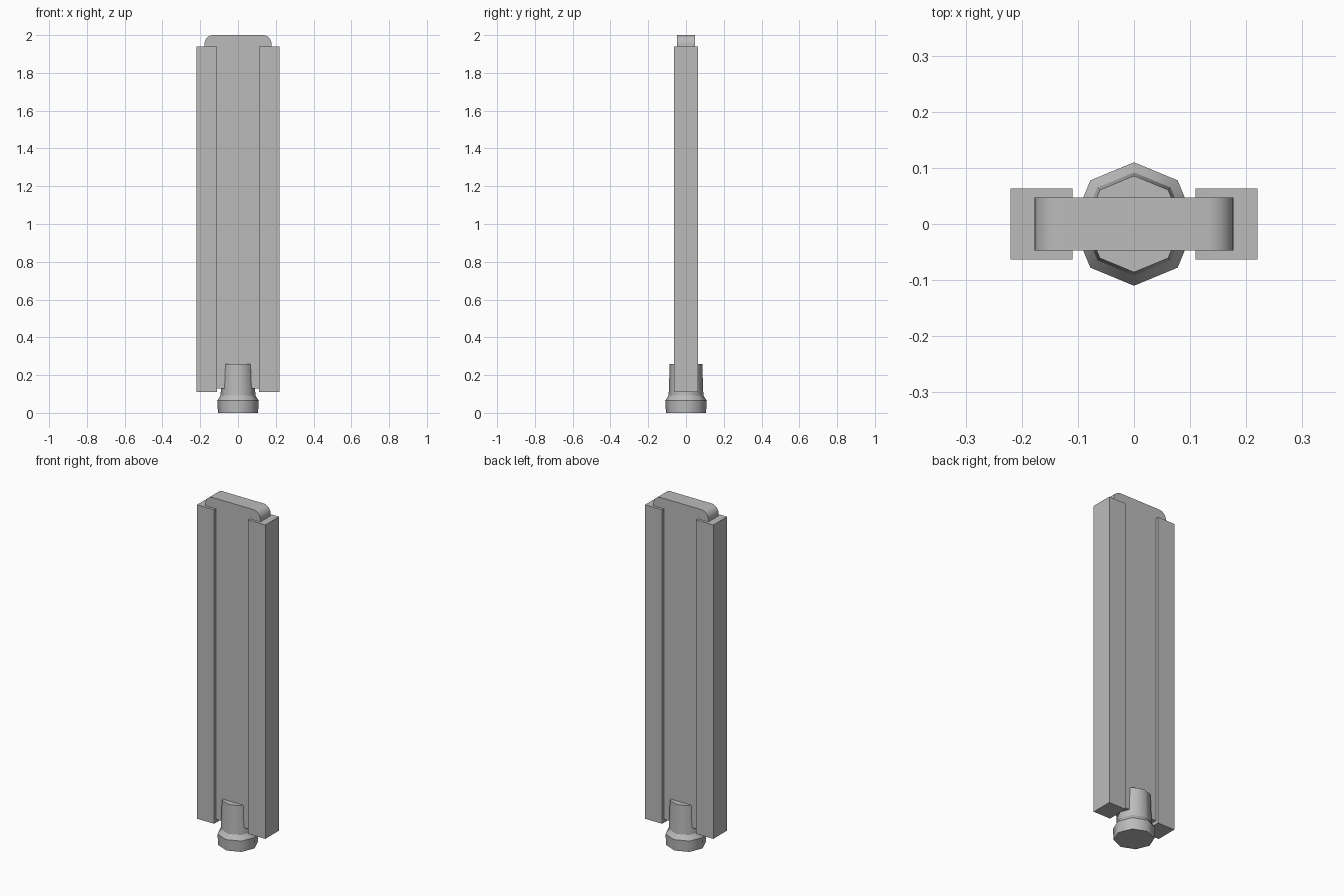
import bpy, bmesh, math

cube = bpy.data.objects.get("Cube")
if cube:
    bpy.data.objects.remove(cube, do_unlink=True)

grey = bpy.data.materials.new("plain grey")
grey.use_nodes = True
colour = (0.5, 0.5, 0.5, 1)
grey.diffuse_color = colour
grey.node_tree.nodes["Principled BSDF"].inputs["Base Color"].default_value = colour


def finish(name, bm):
    bmesh.ops.recalc_face_normals(bm, faces=bm.faces)
    mesh = bpy.data.meshes.new(name)
    bm.to_mesh(mesh)
    bm.free()
    mesh.materials.append(grey)
    obj = bpy.data.objects.new(name, mesh)
    bpy.context.collection.objects.link(obj)
    return obj


def box(name, x0, x1, depth, z0, z1):
    bm = bmesh.new()
    bmesh.ops.create_cube(bm, size=1)
    for v in bm.verts:
        v.co = (x1 if v.co.x > 0 else x0, v.co.y * depth, z1 if v.co.z > 0 else z0)
    return finish(name, bm)


# Side rails
for name, s in (("left_rail", 1), ("right_rail", -1)):
    box(name, min(s * 0.11, s * 0.22), max(s * 0.11, s * 0.22), 0.126, 0.11, 1.94)

# Centre panel with rounded top corners
half, top, r, thick = 0.177, 2.0, 0.046, 0.094
arc = [(half - r + r * math.cos(a), top - r + r * math.sin(a))
       for a in (math.pi / 2 * i / 8 for i in range(9))]
outline = [(half, 0.13)] + arc
outline += [(-x, z) for x, z in reversed(outline)]
bm = bmesh.new()
face = bm.faces.new([bm.verts.new((x, -thick / 2, z)) for x, z in outline])
ext = bmesh.ops.extrude_face_region(bm, geom=[face])
bmesh.ops.translate(bm, vec=(0, thick, 0),
                    verts=[g for g in ext["geom"] if isinstance(g, bmesh.types.BMVert)])
panel = finish("centre_panel", bm)
bpy.context.view_layer.objects.active = panel
panel.select_set(True)
bpy.ops.object.shade_smooth_by_angle(angle=math.radians(30))
panel.select_set(False)

# Eight-sided stem and foot, smooth around and sharp at each ring
profile = [(0.106, 0), (0.11, 0.065), (0.092, 0.092), (0.086, 0.26)]
bm = bmesh.new()
rings = [[bm.verts.new((rad * math.cos(math.tau * i / 8), rad * math.sin(math.tau * i / 8), z))
          for i in range(8)] for rad, z in profile]
for lower, upper in zip(rings, rings[1:]):
    for i in range(8):
        j = (i + 1) % 8
        bm.faces.new((lower[i], lower[j], upper[j], upper[i])).smooth = True
bm.faces.new(rings[0])
bm.faces.new(rings[-1])
for e in bm.edges:
    if abs(e.verts[0].co.z - e.verts[1].co.z) < 0.001:
        e.smooth = False
finish("stem_and_foot", bm)
